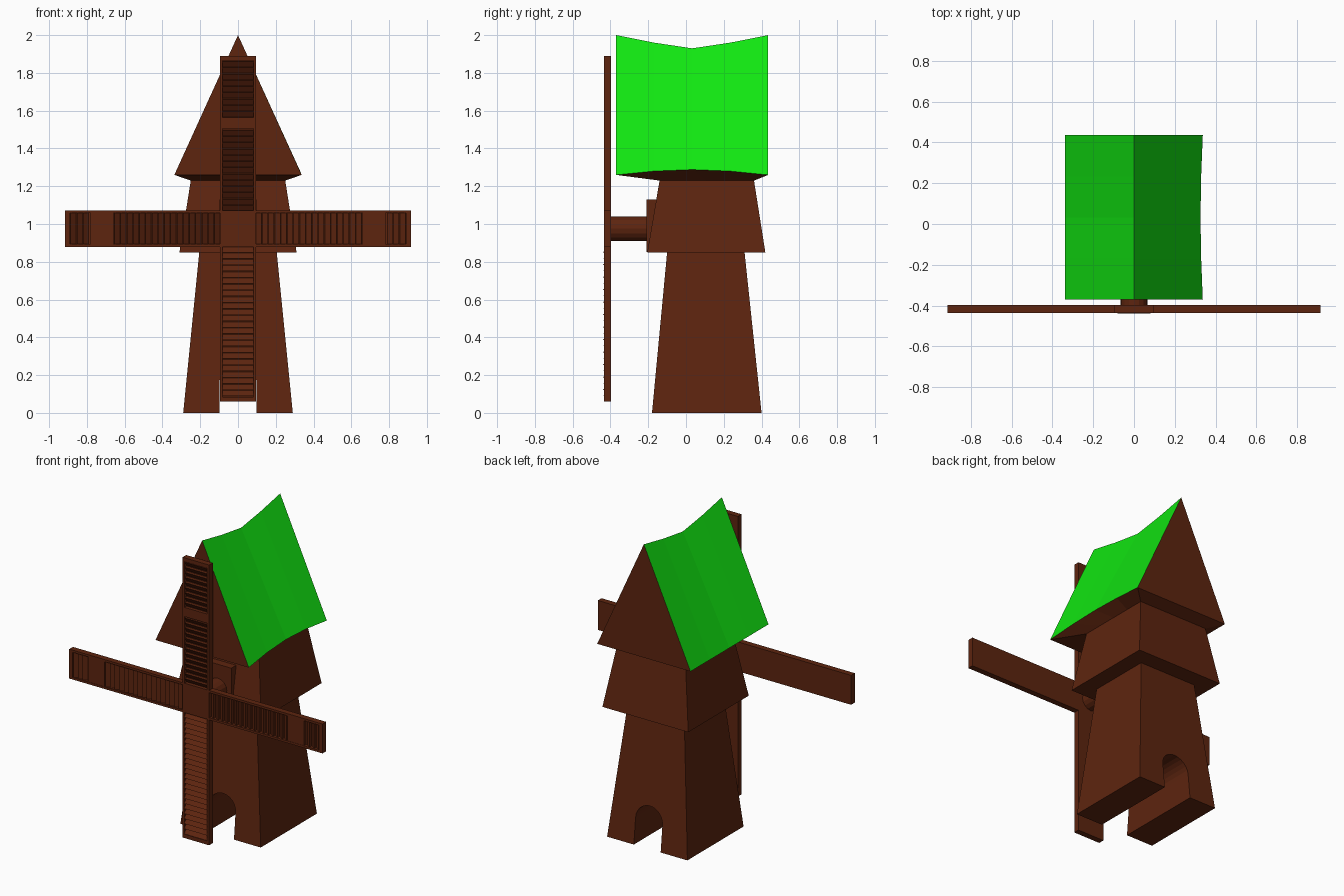
import bpy, bmesh, math
from mathutils import Vector

cube = bpy.data.objects.get("Cube")
if cube:
    bpy.data.objects.remove(cube, do_unlink=True)


def material(name, rgb):
    m = bpy.data.materials.new(name)
    m.use_nodes = True
    m.diffuse_color = (*rgb, 1)
    m.node_tree.nodes["Principled BSDF"].inputs["Base Color"].default_value = (*rgb, 1)
    return m


BROWN = material("brown_wood", (0.11, 0.018, 0.0048))
GREEN = material("bright_green", (0.006, 0.8, 0.006))


def finish(bm, name, *mats):
    bmesh.ops.recalc_face_normals(bm, faces=bm.faces)
    me = bpy.data.meshes.new(name)
    bm.to_mesh(me)
    bm.free()
    for m in mats:
        me.materials.append(m)
    ob = bpy.data.objects.new(name, me)
    bpy.context.collection.objects.link(ob)
    return ob


def prism(bm, near, far):
    """Closed solid between two matching outlines."""
    a = [bm.verts.new(p) for p in near]
    b = [bm.verts.new(p) for p in far]
    bm.faces.new(a)
    bm.faces.new(b[::-1])
    for i in range(len(a)):
        j = (i + 1) % len(a)
        bm.faces.new((a[i], b[i], b[j], a[j]))


def rect(x, y0, y1, z):
    return [(-x, y0, z), (x, y0, z), (x, y1, z), (-x, y1, z)]


# Lower tower: tapered walls with an arched passage running front to back
DOOR, SPRING = 0.097, 0.17
outline = [(-0.29, 0), (-DOOR, 0)]
outline += [(-DOOR * math.cos(math.pi * i / 12), SPRING + DOOR * math.sin(math.pi * i / 12))
            for i in range(13)]
outline += [(DOOR, 0), (0.29, 0), (0.205, 0.85), (-0.205, 0.85)]
bm = bmesh.new()
prism(bm, [(x, -0.18 + 0.08 * z / 0.85, z) for x, z in outline],
      [(x, 0.40 - 0.09 * z / 0.85, z) for x, z in outline])
finish(bm, "lower_tower", BROWN)

# Upper tower: wider tapered storey
bm = bmesh.new()
prism(bm, rect(0.31, -0.205, 0.42, 0.85), rect(0.25, -0.14, 0.36, 1.23))
finish(bm, "upper_tower", BROWN)

# Roof: sagging ridge, bowed eave on the left side, underside tapering to the tower
bm = bmesh.new()
rows = []
for i, (ridge, lift) in enumerate([(2.0, 0), (1.96, 0.02), (1.93, 0.028), (1.96, 0.02), (2.0, 0)]):
    t = i / 4
    y, yb = -0.37 + 0.805 * t, -0.14 + 0.5 * t
    pts = [(-0.337, y, 1.26), (0, y, ridge), (0.337 - 0.4 * lift, y, 1.26 + lift),
           (0.25, yb, 1.23), (-0.25, yb, 1.23)]
    rows.append([bm.verts.new(p) for p in pts])
for a, b in zip(rows, rows[1:]):
    for k in range(5):
        n = (k + 1) % 5
        f = bm.faces.new((a[k], a[n], b[n], b[k]))
        f.material_index = 1 if k < 2 else 0      # two slopes are green
for r in (rows[0], rows[-1]):
    bm.faces.new(r[:3])                           # gable
    bm.faces.new((r[0], r[2], r[3], r[4]))        # sloping soffit
finish(bm, "roof", BROWN, GREEN)

# Bearing block and sail shaft
HUB = 0.975
bm = bmesh.new()
prism(bm, rect(0.097, -0.208, -0.12, 0.853), rect(0.097, -0.208, -0.12, 1.13))
finish(bm, "bearing_block", BROWN)

ring = [(0.065 * math.cos(math.tau * i / 16), HUB + 0.065 * math.sin(math.tau * i / 16))
        for i in range(16)]
bm = bmesh.new()
prism(bm, [(x, -0.405, z) for x, z in ring], [(x, -0.18, z) for x, z in ring])
finish(bm, "sail_shaft", BROWN)

# Sail hub plate
BACK, FRONT, FLOOR = -0.397, -0.435, -0.412
HALF, RAIL = 0.096, 0.014
bm = bmesh.new()
prism(bm, rect(HALF, FRONT, BACK, HUB - HALF), rect(HALF, FRONT, BACK, HUB + HALF))
finish(bm, "sail_hub", BROWN)


def sail(name, angle, plank, tip_y):
    """Framed arm with louvre slats; plank is an optional flat span along it."""
    c, s = math.cos(angle), math.sin(angle)
    bm = bmesh.new()

    def bar(profile, w0, w1):
        def place(r, y, w):
            return Vector((r * c - w * s, y, HUB + r * s + w * c))
        prism(bm, [place(r, y, w0) for r, y in profile], [place(r, y, w1) for r, y in profile])

    def box(r0, r1, w0, w1, y0, y1):
        bar([(r0, y0), (r1, y0), (r1, y1), (r0, y1)], w0, w1)

    inner, outer = HALF, 0.915
    wide = HALF - RAIL
    box(inner, outer, -HALF, HALF, FLOOR, BACK)                 # backing
    for side in (-1, 1):
        w = sorted((side * wide, side * HALF))
        box(inner, outer, w[0], w[1], FRONT, FLOOR)             # long rails
    box(outer - 0.025, outer, -wide, wide, FRONT, FLOOR)        # tip rail
    if plank:
        box(plank[0], plank[1], -wide, wide, FRONT + 0.002, FLOOR)
    count = 24
    step = (outer - 0.025 - inner) / count
    for i in range(count):
        r0 = inner + i * step
        r1 = r0 + step * 0.88
        if plank and r1 > plank[0] and r0 < plank[1]:
            continue
        bar([(r0, FLOOR), (r1, tip_y), (r1, FLOOR)], -wide, wide)
    finish(bm, name, BROWN)


sail("sail_left", 0, (0.66, 0.78), -0.433)
sail("sail_top", math.pi / 2, (0.53, 0.59), -0.433)
sail("sail_right", math.pi, (0.66, 0.78), -0.433)
sail("sail_bottom", -math.pi / 2, None, -0.439)
